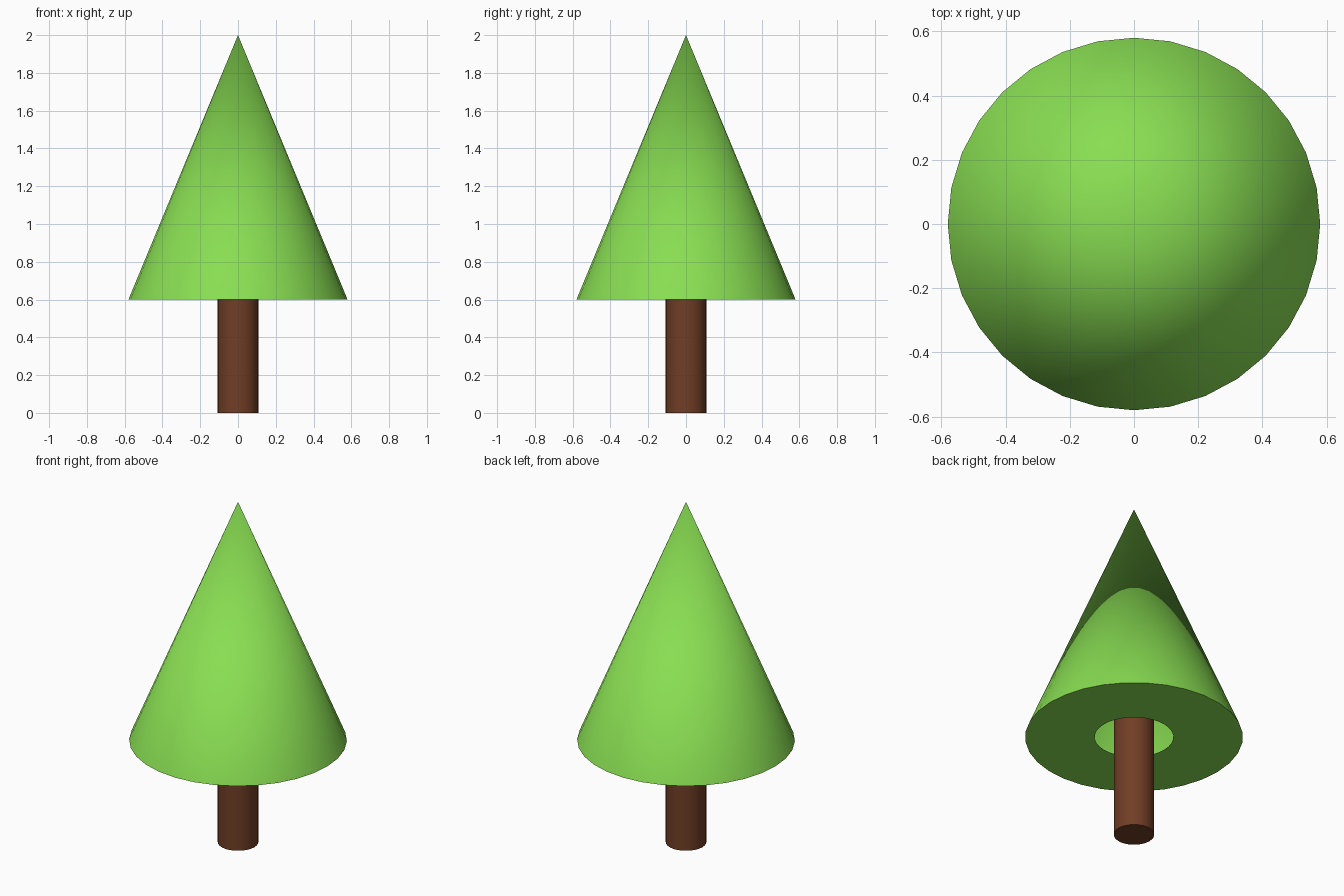
import bpy, bmesh, math

if "Cube" in bpy.data.objects:
    bpy.data.objects.remove(bpy.data.objects["Cube"])

SIDES = 32


def material(name, rgb):
    m = bpy.data.materials.new(name)
    m.diffuse_color = (*rgb, 1.0)
    m.use_nodes = True
    m.node_tree.nodes["Principled BSDF"].inputs["Base Color"].default_value = m.diffuse_color
    return m


def lathe(name, profile, mat):
    """Revolve (radius, z) points around z; radius 0 becomes a single pole vertex."""
    bm = bmesh.new()
    rings = []
    for r, z in profile:
        if r == 0:
            rings.append([bm.verts.new((0, 0, z))] * SIDES)
        else:
            rings.append([bm.verts.new((r * math.cos(2 * math.pi * i / SIDES),
                                        r * math.sin(2 * math.pi * i / SIDES), z))
                          for i in range(SIDES)])
    for lo, hi in zip(rings, rings[1:]):
        for i in range(SIDES):
            j = (i + 1) % SIDES
            # dict.fromkeys drops the repeated pole vertex
            f = bm.faces.new(list(dict.fromkeys((lo[i], lo[j], hi[j], hi[i]))))
            f.smooth = True
    mesh = bpy.data.meshes.new(name)
    bm.to_mesh(mesh)
    bm.free()
    mesh.set_sharp_from_angle(angle=math.radians(40))
    mesh.materials.append(mat)
    ob = bpy.data.objects.new(name, mesh)
    bpy.context.collection.objects.link(ob)
    return ob


green = material("leaf_green", (0.25, 0.73, 0.085))
brown = material("bark_brown", (0.165, 0.048, 0.019))

# Hollow cone of leaves with a ring-shaped underside
lathe("foliage", [(0.21, 0.6), (0.58, 0.6), (0, 2.0)], green)

# Closed trunk reaching up through the opening
lathe("trunk", [(0, 0), (0.108, 0), (0.108, 0.75), (0, 0.75)], brown)
